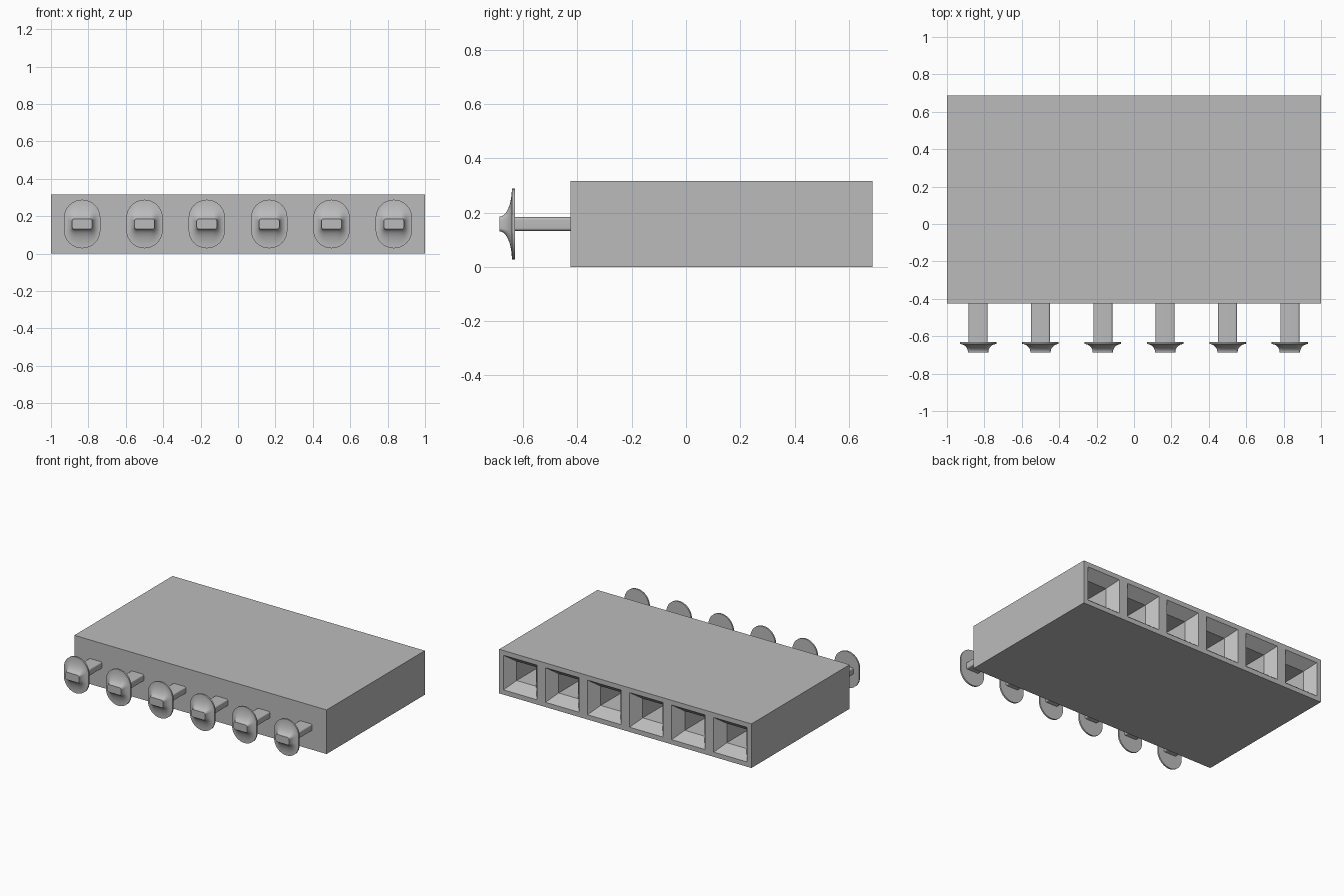
import bpy, bmesh, math
from mathutils import Vector

cube = bpy.data.objects.get("Cube")
if cube:
    bpy.data.objects.remove(cube, do_unlink=True)

COUNT = 6
PITCH = 2 / COUNT
HEIGHT = 0.316
FRONT, BACK = -0.425, 0.687
MID_Z = HEIGHT / 2

grey = bpy.data.materials.new("plain grey")
grey.use_nodes = True
colour = (0.5, 0.5, 0.5, 1)
grey.diffuse_color = colour
grey.node_tree.nodes["Principled BSDF"].inputs["Base Color"].default_value = colour


def make_object(name, bm, smooth=False):
    bmesh.ops.recalc_face_normals(bm, faces=bm.faces[:])
    mesh = bpy.data.meshes.new(name)
    bm.to_mesh(mesh)
    bm.free()
    mesh.materials.append(grey)
    obj = bpy.data.objects.new(name, mesh)
    bpy.context.collection.objects.link(obj)
    if smooth:
        bpy.ops.object.select_all(action="DESELECT")
        obj.select_set(True)
        bpy.context.view_layer.objects.active = obj
        bpy.ops.object.shade_smooth_by_angle(angle=math.radians(30))
    return obj


def rounded_outline(half_x, half_z, radius, y, steps=8):
    """Rounded rectangle in the xz plane."""
    points = []
    for corner, (sx, sz) in enumerate([(1, 1), (-1, 1), (-1, -1), (1, -1)]):
        for i in range(steps + 1):
            a = (corner + i / steps) * math.pi / 2
            points.append(Vector((sx * (half_x - radius) + radius * math.cos(a), y,
                                  sz * (half_z - radius) + radius * math.sin(a))))
    return points


# Housing: a block split into cells, each with a funnel socket in the back
bm = bmesh.new()
bmesh.ops.create_cube(bm, size=1)
for v in bm.verts:
    v.co = Vector((v.co.x * 2, (FRONT + BACK) / 2 + v.co.y * (BACK - FRONT),
                   MID_Z + v.co.z * HEIGHT))
for i in range(1, COUNT):
    bmesh.ops.bisect_plane(bm, geom=bm.verts[:] + bm.edges[:] + bm.faces[:],
                           plane_co=(-1 + i * PITCH, 0, 0), plane_no=(1, 0, 0))
bm.normal_update()
cells = [f for f in bm.faces if f.normal.y > 0.9]
bmesh.ops.inset_individual(bm, faces=cells, thickness=0.034, use_even_offset=True)
bmesh.ops.inset_individual(bm, faces=cells, thickness=0.055, depth=-0.07,
                           use_even_offset=True)
hole = bmesh.ops.extrude_discrete_faces(bm, faces=cells)["faces"]
bmesh.ops.translate(bm, vec=(0, -0.5, 0), verts=list({v for f in hole for v in f.verts}))
make_object("housing", bm)


# Pins: a flat stem, a thin oval flange and a flared tip
def add_pin(index):
    x = -1 + (index + 0.5) * PITCH
    tip_y, flange_y, flange_back = -0.687, -0.642, -0.631
    flange = (0.0975, 0.13, 0.0974)
    tip = (0.054, 0.027, 0.012)
    rings = [rounded_outline(0.051, 0.025, 0.01, y) for y in (FRONT + 0.01, flange_back)]
    rings += [rounded_outline(*flange, y) for y in (flange_back, flange_y)]
    steps = 12
    for i in range(steps - 1, -1, -1):
        a = i / steps * math.pi / 2
        s = 1 - math.cos(a)
        size = [t + (f - t) * s for t, f in zip(tip, flange)]
        rings.append(rounded_outline(*size, tip_y + (flange_y - tip_y) * math.sin(a)))
    bm = bmesh.new()
    loops = [[bm.verts.new(p + Vector((x, 0, MID_Z))) for p in ring] for ring in rings]
    for a, b in zip(loops, loops[1:]):
        for i in range(len(a)):
            j = (i + 1) % len(a)
            bm.faces.new((a[i], a[j], b[j], b[i]))
    bm.faces.new(loops[0])
    bm.faces.new(loops[-1])
    make_object(f"pin_{index + 1}", bm, smooth=True)


for n in range(COUNT):
    add_pin(n)
